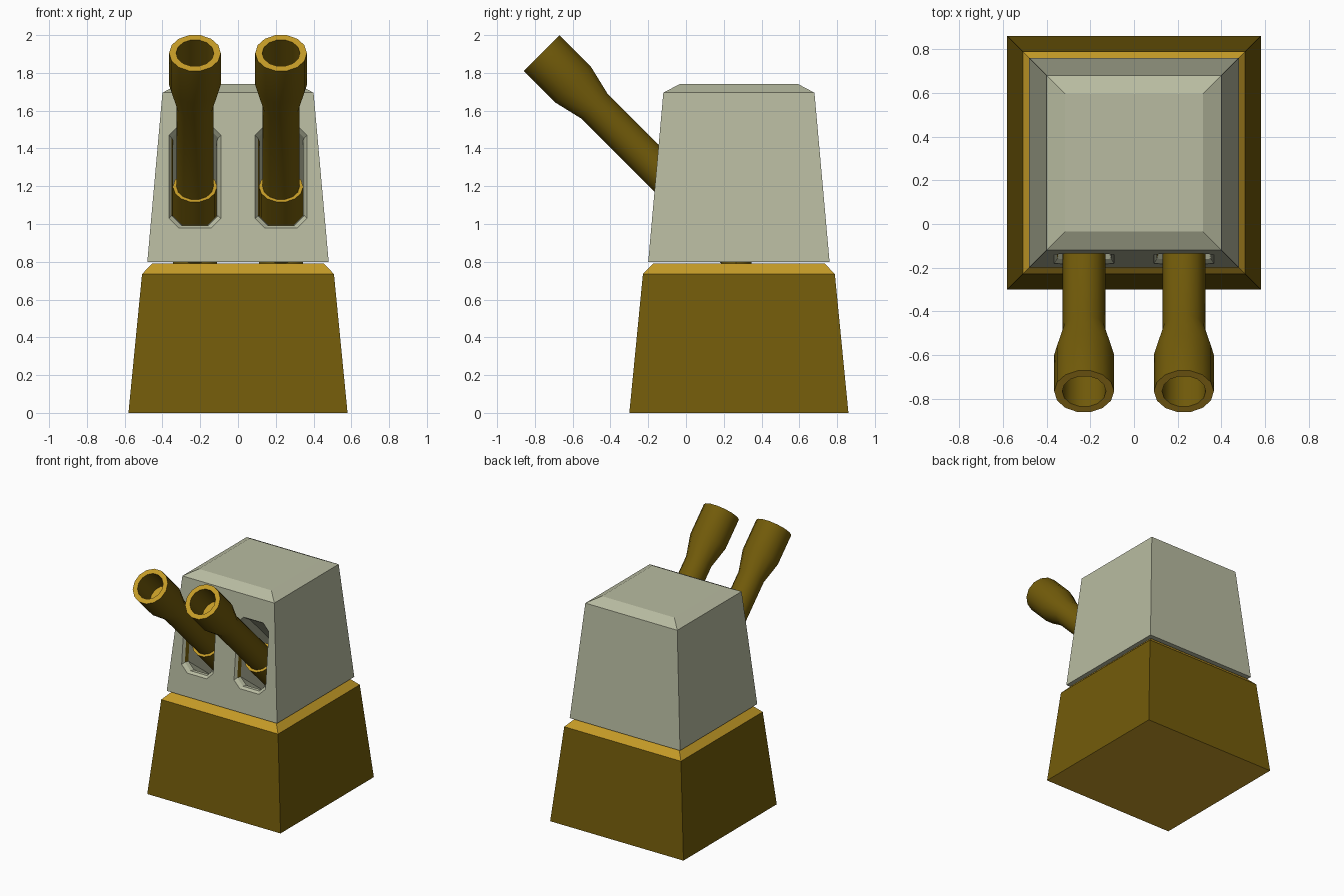
import bpy, bmesh, math
from mathutils import Vector, Matrix

if "Cube" in bpy.data.objects:
    bpy.data.objects.remove(bpy.data.objects["Cube"])

CY = 0.28          # centre of the body in y
GUN_X = 0.228      # barrel offset from the middle
TILT = Matrix.Rotation(math.radians(45), 3, 'X')
AXIS = TILT @ Vector((0, 0, 1))


def material(name, rgb):
    m = bpy.data.materials.new(name)
    m.diffuse_color = (*rgb, 1)
    m.use_nodes = True
    m.node_tree.nodes["Principled BSDF"].inputs["Base Color"].default_value = m.diffuse_color
    return m


brown = material("dark_brown", (0.17, 0.106, 0.003))
gold = material("gold", (0.56, 0.33, 0.02))
grey = material("grey_green", (0.48, 0.50, 0.355))


def loft(name, rings, mats, rule=None):
    """Join rings of points into a closed solid; rule(face) gives the material slot."""
    bm = bmesh.new()
    loops = [[bm.verts.new(p) for p in ring] for ring in rings]
    n = len(loops[0])
    for a, b in zip(loops, loops[1:]):
        for i in range(n):
            j = (i + 1) % n
            bm.faces.new((a[i], a[j], b[j], b[i]))
    bm.faces.new(loops[0])
    bm.faces.new(loops[-1])
    bmesh.ops.recalc_face_normals(bm, faces=bm.faces)
    if rule:
        for f in bm.faces:
            f.material_index = rule(f)
    mesh = bpy.data.meshes.new(name)
    bm.to_mesh(mesh)
    bm.free()
    for m in mats:
        mesh.materials.append(m)
    ob = bpy.data.objects.new(name, mesh)
    bpy.context.collection.objects.link(ob)
    return ob


def smooth(ob):
    bpy.ops.object.select_all(action='DESELECT')
    ob.select_set(True)
    bpy.context.view_layer.objects.active = ob
    bpy.ops.object.shade_smooth_by_angle(angle=math.radians(32))


def square(half, z):
    return [(sx * half, CY + sy * half, z)
            for sx, sy in ((-1, -1), (1, -1), (1, 1), (-1, 1))]


# Pedestal with gold chamfered top and gold underside
loft("pedestal", [square(0.58, 0), square(0.508, 0.735), square(0.455, 0.79)],
     [brown, gold],
     lambda f: int(not 0.01 < f.calc_center_median().z < 0.75))

# Turret housing
housing = loft("housing", [square(0.48, 0.80), square(0.40, 1.695), square(0.315, 1.74)],
               [grey, brown])


def front_y(z):
    return -0.20 + (z - 0.80) * 0.08 / 0.895


def slot_ring(x, depth, grow, drop=0):
    """Octagonal slot outline parallel to the sloping front, lowered by drop."""
    w, h, c = 0.137 + grow, 0.272 + grow, 0.052
    pts = [(-w, -h + c), (-w + c, -h), (w - c, -h), (w, -h + c),
           (w, h - c), (w - c, h), (-w + c, h), (-w, h - c)]
    return [(x + px, front_y(1.25 + pz) + depth, max(1.25 + pz - drop, 0.82))
            for px, pz in pts]


def barrel_ring(x, h, r, n=14):
    return [Vector((x, -0.765, 1.905)) + TILT @ Vector(
        (r * math.cos(2 * math.pi * i / n), r * math.sin(2 * math.pi * i / n), h))
        for i in range(n)]


# Barrel profile: distance along the axis from the muzzle, radius
PROFILE = [(-0.22, 0.10), (0, 0.10), (0, 0.137), (-0.237, 0.137), (-0.397, 0.098),
           (-1.0, 0.098), (-1.0, 0.117), (-1.457, 0.117)]

for side, x in (("left", -GUN_X), ("right", GUN_X)):
    # Bevelled slot running down into the housing along the barrel
    cutter = loft("slot_cutter_" + side,
                  [slot_ring(x, -0.025, 0.017), slot_ring(x, 0.02, -0.014),
                   slot_ring(x, 0.05, -0.022, 0.01), slot_ring(x, 0.34, -0.022, 0.30)], [])
    cutter.hide_render = True
    mod = housing.modifiers.new("slot", 'BOOLEAN')
    mod.operation = 'DIFFERENCE'
    mod.solver = 'EXACT'
    mod.object = cutter
    bpy.context.view_layer.objects.active = housing
    bpy.ops.object.modifier_apply(modifier=mod.name)
    bpy.data.objects.remove(cutter)

    # Hollow barrel with gold muzzle rim and collar step
    smooth(loft("barrel_" + side, [barrel_ring(x, h, r) for h, r in PROFILE],
                [brown, gold], lambda f: int(f.normal.dot(AXIS) > 0.9)))

    # Barrel foot standing on the pedestal
    foot = barrel_ring(x, -1.457, 0.117)
    smooth(loft("barrel_foot_" + side, [foot, [(p.x, p.y, 0.785) for p in foot]], [brown]))

# Brown strip on the left lip inside each slot
for p in housing.data.polygons:
    depth = p.center.y - front_y(p.center.z)
    inside = abs(p.center.x) < 0.38 and 0.9 < p.center.z < 1.6
    p.material_index = int(inside and 0.02 < depth < 0.06 and p.normal.x > 0.9)
